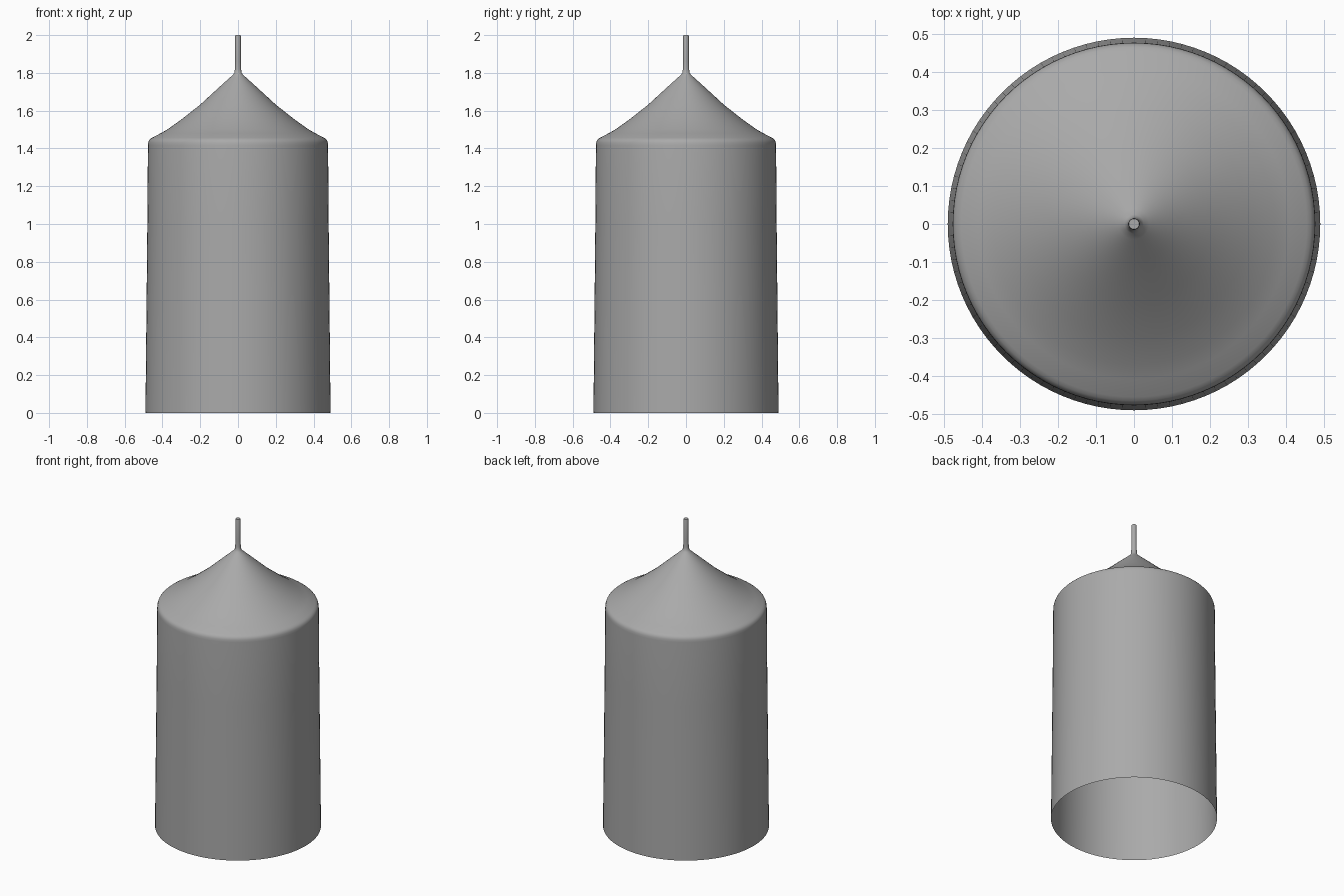
import bpy
import bmesh
from math import cos, sin, pi, radians

cube = bpy.data.objects.get("Cube")
if cube:
    bpy.data.objects.remove(cube, do_unlink=True)

SIDES = 96

grey = bpy.data.materials.new("plain_grey")
grey.use_nodes = True
grey.diffuse_color = (0.4, 0.4, 0.4, 1)
grey.node_tree.nodes["Principled BSDF"].inputs["Base Color"].default_value = (0.4, 0.4, 0.4, 1)


def lathe(name, profile, cap_top=False):
    """Turn a (radius, height) profile about the z axis."""
    bm = bmesh.new()
    rings = [[bm.verts.new((r * cos(2 * pi * i / SIDES), r * sin(2 * pi * i / SIDES), z))
              for i in range(SIDES)] for r, z in profile]
    for low, high in zip(rings, rings[1:]):
        for i in range(SIDES):
            j = (i + 1) % SIDES
            bm.faces.new((low[i], low[j], high[j], high[i]))
    if cap_top:
        bm.faces.new(rings[-1])
    mesh = bpy.data.meshes.new(name)
    bm.to_mesh(mesh)
    bm.free()
    mesh.materials.append(grey)
    obj = bpy.data.objects.new(name, mesh)
    bpy.context.collection.objects.link(obj)
    bpy.ops.object.select_all(action="DESELECT")
    obj.select_set(True)
    bpy.context.view_layer.objects.active = obj
    bpy.ops.object.shade_smooth_by_angle(angle=radians(40))
    return obj


# One continuous shell, open underneath: wall, rounded shoulder, concave cone, wick
wall = [(0.49, 0), (0.487, 0.3), (0.484, 0.6), (0.48, 1.0), (0.477, 1.415)]
shoulder = [(0.476, 1.43), (0.472, 1.442), (0.465, 1.45), (0.455, 1.457)]
cone = [(0.41, 1.48), (0.37, 1.503), (0.3, 1.553), (0.2, 1.632),
        (0.1, 1.724), (0.04, 1.778), (0.025, 1.792)]
wick = [(0.019, 1.802), (0.0165, 1.82), (0.0155, 1.86), (0.015, 1.995), (0.0135, 2.0)]
lathe("candle_body_and_wick", wall + shoulder + cone + wick, cap_top=True)
